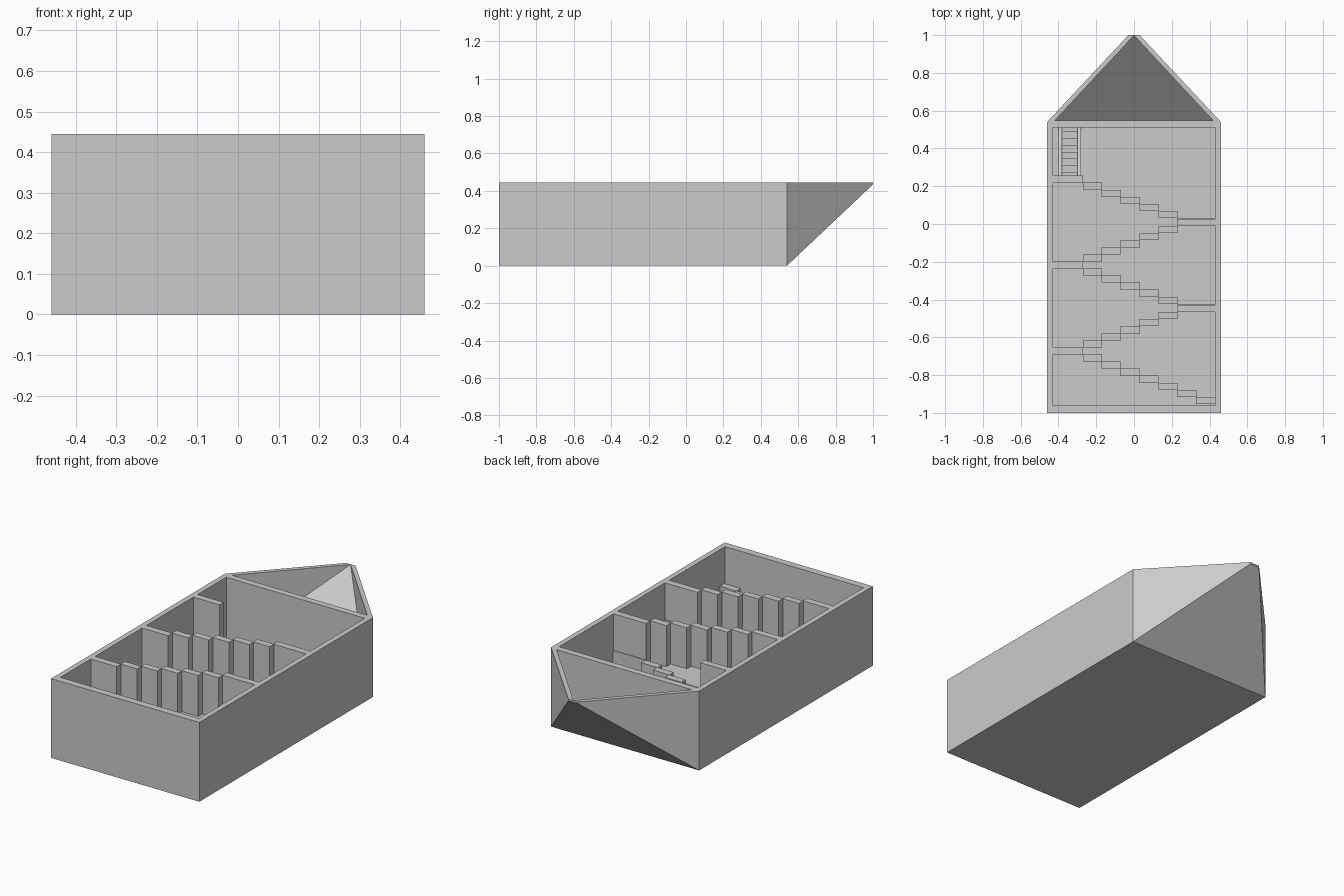
import bpy, bmesh

if "Cube" in bpy.data.objects:
    bpy.data.objects.remove(bpy.data.objects["Cube"], do_unlink=True)

grey = bpy.data.materials.new("plain_grey")
grey.use_nodes = True
grey.diffuse_color = (0.6, 0.6, 0.6, 1)
grey.node_tree.nodes["Principled BSDF"].inputs["Base Color"].default_value = (0.6, 0.6, 0.6, 1)

RIM, FLOOR, DECK, LOW = 0.445, 0.03, 0.215, 0.24
INNER, THICK = 0.43, 0.0375


def finish(name, bm):
    bmesh.ops.recalc_face_normals(bm, faces=bm.faces)
    mesh = bpy.data.meshes.new(name)
    bm.to_mesh(mesh)
    bm.free()
    mesh.materials.append(grey)
    obj = bpy.data.objects.new(name, mesh)
    bpy.context.collection.objects.link(obj)
    return obj


def prism(name, bottom, top):
    """Solid between two outlines with the same number of points."""
    bm = bmesh.new()
    a = [bm.verts.new(p) for p in bottom]
    b = [bm.verts.new(p) for p in top]
    bm.faces.new(a)
    bm.faces.new(b)
    for i in range(len(a)):
        j = (i + 1) % len(a)
        bm.faces.new((a[i], a[j], b[j], b[i]))
    return finish(name, bm)


def add_box(bm, x0, x1, y0, y1, z0, z1):
    cube = bmesh.ops.create_cube(bm, size=1)["verts"]
    bmesh.ops.scale(bm, vec=(x1 - x0, y1 - y0, z1 - z0), verts=cube)
    bmesh.ops.translate(bm, vec=((x0 + x1) / 2, (y0 + y1) / 2, (z0 + z1) / 2), verts=cube)


def box(name, *limits):
    bm = bmesh.new()
    add_box(bm, *limits)
    return finish(name, bm)


def cut(target, cutter):
    mod = target.modifiers.new("cut", "BOOLEAN")
    mod.operation = "DIFFERENCE"
    mod.solver = "EXACT"
    mod.object = cutter
    cutter.hide_render = True
    cutter.hide_viewport = True
    cutter.display_type = "WIRE"


# Hull with a sloping pointed bow
W, STERN, BACK, TIP = 0.46, -1, 0.54, 0.03
bm = bmesh.new()
sides = []
for s in (-1, 1):
    sides.append([bm.verts.new(p) for p in (
        (s * W, STERN, 0), (s * W, BACK, 0), (s * TIP, 1, RIM - 0.01),
        (s * TIP, 1, RIM), (s * W, BACK, RIM), (s * W, STERN, RIM))])
left, right = sides
for side in sides:
    bm.faces.new((side[0], side[1], side[4], side[5]))
    bm.faces.new(side[1:5])
for i in range(6):
    j = (i + 1) % 6
    bm.faces.new((left[i], left[j], right[j], right[i]))
hull = finish("hull", bm)

# Main hold and wedge shaped bow recess
hold = box("hold_cutter", -INNER, INNER, -0.96, 0.51, FLOOR, 0.6)
recess_top = [(-0.42, 0.547, RIM + 0.02), (0.42, 0.547, RIM + 0.02), (0, 0.998, RIM + 0.02)]
recess_base = [(-0.42, 0.547, 0.04), (0.42, 0.547, 0.04), (0, 0.998, RIM)]
recess = prism("bow_recess_cutter", recess_base, recess_top)
cut(hull, hold)
cut(hull, recess)

# Stepped partitions running across the hold
XS = [-INNER, -0.27, -0.17, -0.07, 0.03, 0.13, 0.23, 0.33, INNER]


def row_y(start, slope, i, last):
    return start + slope * min(i, last) * THICK


def partition(name, start, slope, height, last=6, first_height=None):
    bm = bmesh.new()
    for i in range(8):
        y = row_y(start, slope, i, last)
        top = first_height if first_height and i == 0 else height
        add_box(bm, XS[i] - 0.001, XS[i + 1] + 0.001, y - 0.019, y + 0.019, FLOOR - 0.01, top)
    return finish(name, bm)


partition("rear_low_partition", 0.237, -1, LOW, first_height=RIM)
partition("rear_tall_partition", -0.217, 1, RIM)
partition("middle_low_partition", -0.217, -1, LOW)
partition("front_tall_partition", -0.672, 1, RIM)
partition("front_low_partition", -0.672, -1, LOW, last=7)

# Raised deck between the outer partitions
bm = bmesh.new()
for i in range(8):
    add_box(bm, XS[i], XS[i + 1], row_y(-0.672, -1, i, 7), row_y(0.237, -1, i, 6),
            DECK - 0.03, DECK)
finish("raised_deck", bm)

# Stairs from the rear floor to the deck
bm = bmesh.new()
STEPS = 7
for i in range(STEPS):
    y = 0.49 - i * 0.036
    z = FLOOR + (i + 1) * (DECK - FLOOR) / STEPS
    add_box(bm, -0.38, -0.30, y - 0.036, y, z - 0.015, z)
finish("stair_treads", bm)
for name, x in (("right_stringer", -0.40), ("left_stringer", -0.30)):
    def outline(px):
        return [(px, 0.51, FLOOR), (px, 0.47, FLOOR), (px, 0.256, DECK - 0.03),
                (px, 0.256, LOW), (px, 0.51, FLOOR + 0.02)]
    prism(name, outline(x), outline(x + 0.02))
